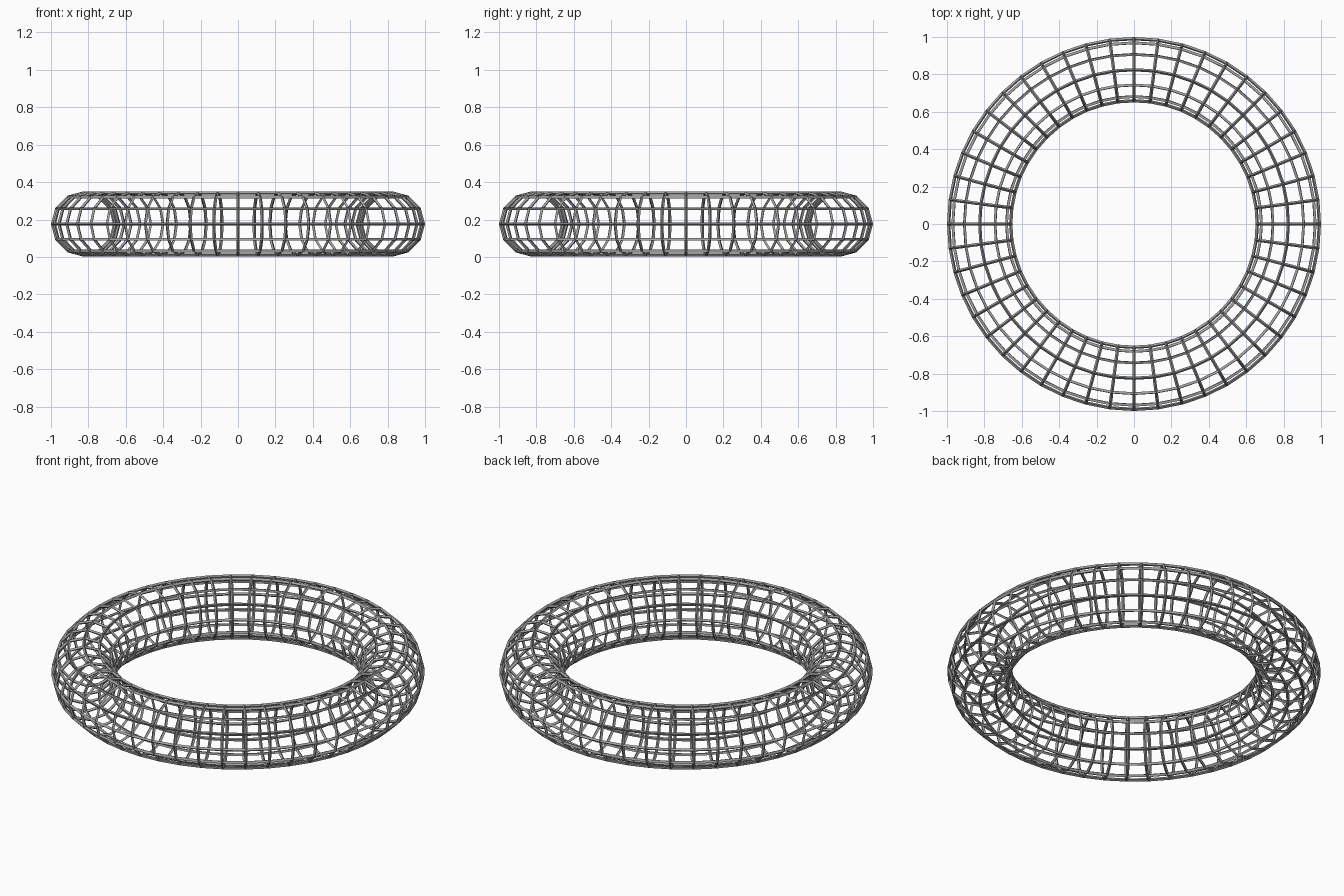
import bpy
import math

if "Cube" in bpy.data.objects:
    bpy.data.objects.remove(bpy.data.objects["Cube"], do_unlink=True)

# Overall dimensions
THICKNESS = 0.0175
OUTER = 0.991          # ring reaches x = +-1 once the struts are thickened
TUBE = 0.166
HEIGHT = 0.352

# Grey metal
grey = bpy.data.materials.new("grey metal")
grey.use_nodes = True
colour = (0.36, 0.36, 0.36, 1.0)
grey.diffuse_color = colour
grey.node_tree.nodes["Principled BSDF"].inputs["Base Color"].default_value = colour

# Ring cage: 48 hoops joined by 12 rings
bpy.ops.mesh.primitive_torus_add(
    major_segments=48, minor_segments=12,
    major_radius=OUTER - TUBE, minor_radius=TUBE,
    location=(0, 0, HEIGHT / 2))
cage = bpy.context.object
cage.name = "ring_cage"
cage.data.materials.clear()
cage.data.materials.append(grey)

# Turn every edge into a strut
wire = cage.modifiers.new("struts", 'WIREFRAME')
wire.thickness = THICKNESS
wire.offset = 0
wire.use_even_offset = True
wire.use_replace = True
bpy.ops.object.modifier_apply(modifier=wire.name)
bpy.ops.object.shade_flat()
